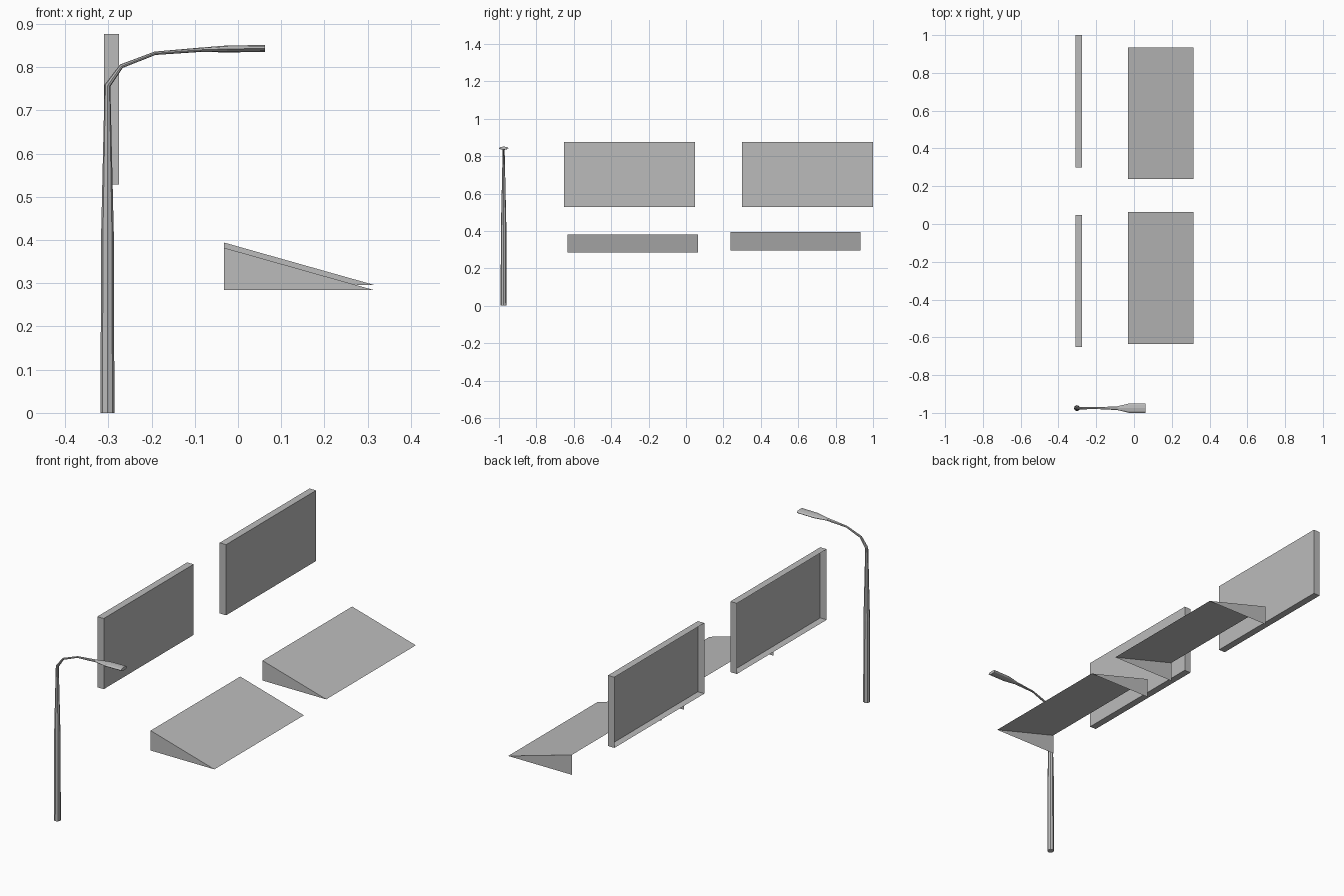
import bpy, bmesh, math
from mathutils import Vector

if "Cube" in bpy.data.objects:
    bpy.data.objects.remove(bpy.data.objects["Cube"], do_unlink=True)

# One plain grey for everything
grey = bpy.data.materials.new("plain_grey")
grey.use_nodes = True
colour = (0.5, 0.5, 0.5, 1)
grey.diffuse_color = colour
grey.node_tree.nodes["Principled BSDF"].inputs["Base Color"].default_value = colour


def finish(bm, name):
    mesh = bpy.data.meshes.new(name)
    bm.to_mesh(mesh)
    bm.free()
    mesh.materials.append(grey)
    bpy.context.collection.objects.link(bpy.data.objects.new(name, mesh))


def prism(name, profile, y0, y1, open_sides):
    """Extrude an xz profile along y, leaving the listed sides open."""
    bm = bmesh.new()
    near, far = ([bm.verts.new((x, y, z)) for x, z in profile] for y in (y0, y1))
    n = len(profile)
    bm.faces.new(near)
    bm.faces.new(far[::-1])
    for i in range(n):
        if i not in open_sides:
            j = (i + 1) % n
            bm.faces.new((near[j], near[i], far[i], far[j]))
    finish(bm, name)


# Upright panels: thin shells open at the back
panel = [(-0.31, 0.528), (-0.275, 0.528), (-0.275, 0.876), (-0.31, 0.876)]
prism("front_panel", panel, -0.652, 0.047, [3])
prism("rear_panel", panel, 0.3, 1.0, [3])

# Sloped awnings: top sheet with two triangular cheeks, open below and behind
for name, y0, y1, low, high in (("front_awning", -0.634, 0.063, 0.284, 0.382),
                                ("rear_awning", 0.237, 0.934, 0.296, 0.394)):
    prism(name, [(-0.032, low), (0.315, low), (-0.032, high)], y0, y1, [0, 2])

# Street lamp: eight-sided tube swept along pole, arm and flat head
SIDES = 8
LAMP_Y = -0.975
stations = [  # x, z, half width, half thickness
    (-0.302, 0, 0.016, 0.016),
    (-0.302, 0.4, 0.015, 0.015),
    (-0.302, 0.757, 0.007, 0.007),
    (-0.27, 0.802, 0.006, 0.005),
    (-0.192, 0.832, 0.005, 0.004),
    (-0.088, 0.84, 0.01, 0.005),
    (-0.025, 0.842, 0.025, 0.008),
    (0.062, 0.843, 0.025, 0.008),
]
bm = bmesh.new()
points = [Vector((x, LAMP_Y, z)) for x, z, _, _ in stations]
rings = []
for i, (_, _, wide, thick) in enumerate(stations):
    before = (points[i] - points[max(i - 1, 0)]).normalized()
    after = (points[min(i + 1, len(points) - 1)] - points[i]).normalized()
    along = (before + after).normalized()
    across = Vector((0, 1, 0))
    normal = across.cross(along)
    ring = []
    for k in range(SIDES):
        a = 2 * math.pi * k / SIDES
        ring.append(bm.verts.new(points[i] + across * wide * math.cos(a)
                                 + normal * thick * math.sin(a)))
    rings.append(ring)
for lower, upper in zip(rings, rings[1:]):
    for k in range(SIDES):
        j = (k + 1) % SIDES
        bm.faces.new((lower[k], lower[j], upper[j], upper[k]))
bm.faces.new(rings[0])
bm.faces.new(rings[-1])
bmesh.ops.recalc_face_normals(bm, faces=bm.faces[:])
finish(bm, "street_lamp")
